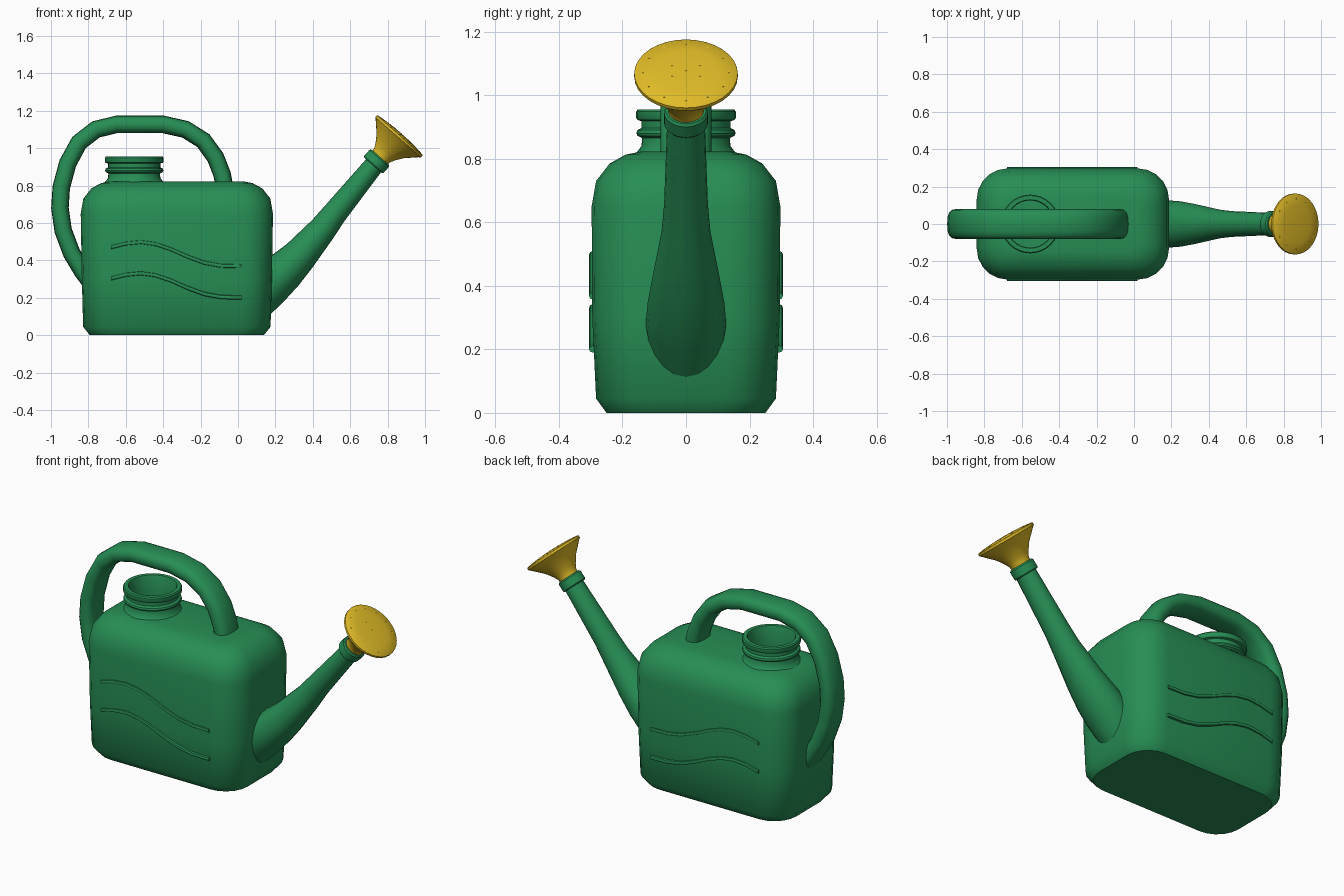
import bpy, bmesh
from math import sin, cos, pi, radians
from mathutils import Vector

if "Cube" in bpy.data.objects:
    bpy.data.objects.remove(bpy.data.objects["Cube"])


def material(name, rgb):
    m = bpy.data.materials.new(name)
    m.use_nodes = True
    m.diffuse_color = (*rgb, 1)
    bsdf = m.node_tree.nodes["Principled BSDF"]
    bsdf.inputs["Base Color"].default_value = (*rgb, 1)
    bsdf.inputs["Roughness"].default_value = 0.6
    return m


GREEN = material("garden green", (0.02, 0.27, 0.09))
YELLOW = material("golden yellow", (0.75, 0.5, 0.02))
Y = Vector((0, 1, 0))


def loft(name, rings, mat, angle=45):
    """Skin a list of equal rings and cap both ends."""
    bm = bmesh.new()
    loops = [[bm.verts.new(p) for p in ring] for ring in rings]
    n = len(loops[0])
    for a, b in zip(loops, loops[1:]):
        for i in range(n):
            j = (i + 1) % n
            bm.faces.new((a[i], a[j], b[j], b[i]))
    bm.faces.new(loops[0][::-1])
    bm.faces.new(loops[-1])
    bmesh.ops.recalc_face_normals(bm, faces=bm.faces)
    me = bpy.data.meshes.new(name)
    bm.to_mesh(me)
    bm.free()
    me.materials.append(mat)
    ob = bpy.data.objects.new(name, me)
    bpy.context.collection.objects.link(ob)
    bpy.ops.object.select_all(action="DESELECT")
    ob.select_set(True)
    bpy.context.view_layer.objects.active = ob
    bpy.ops.object.shade_smooth_by_angle(angle=radians(angle))
    return ob


def power(v, e):
    return abs(v) ** e * (1 if v >= 0 else -1)


def ring(p, u, v, ru, rv, n, e=1.0):
    angles = [2 * pi * i / n for i in range(n)]
    return [p + u * ru * power(cos(a), e) + v * rv * power(sin(a), e) for a in angles]


def sweep(name, path, mat, n=16, e=1.0):
    """Oval tube; path entries are x, z, in-plane radius, y radius."""
    pts = [Vector((x, 0, z)) for x, z, _, _ in path]
    rings = []
    for i, p in enumerate(pts):
        t = (pts[min(i + 1, len(pts) - 1)] - pts[max(i - 1, 0)]).normalized()
        rings.append(ring(p, t.cross(Y), Y, path[i][2], path[i][3], n, e))
    return loft(name, rings, mat)


def lathe(name, origin, axis, profile, mat, n=32, angle=35):
    """Turned part; profile entries are radius, height along the axis."""
    o, t = Vector(origin), Vector(axis).normalized()
    u = Y.cross(t)
    return loft(name, [ring(o + t * h, u, Y, r, r, n) for r, h in profile], mat, angle)


# Body: stacked rounded rectangles (z, half length, half width, corner radius)
def rounded_rect(z, hx, hy, r, seg=5):
    out = []
    for k, (sx, sy) in enumerate(((1, 1), (-1, 1), (-1, -1), (1, -1))):
        for i in range(seg + 1):
            a = pi / 2 * (k + i / seg)
            out.append(Vector((-0.327 + sx * (hx - r) + r * cos(a),
                               sy * (hy - r) + r * sin(a), z)))
    return out


levels = [(0, 0.465, 0.25, 0.14), (0.045, 0.501, 0.283, 0.16), (0.3, 0.508, 0.295, 0.165),
          (0.65, 0.514, 0.297, 0.165), (0.73, 0.5, 0.283, 0.16), (0.785, 0.457, 0.24, 0.13),
          (0.813, 0.405, 0.19, 0.1), (0.822, 0.36, 0.145, 0.07)]
loft("body", [rounded_rect(*lv) for lv in levels], GREEN)

# Threaded filler neck, open at the top
neck = [(0.165, -0.01), (0.152, 0.004), (0.14, 0.02), (0.138, 0.045), (0.153, 0.052),
        (0.156, 0.06), (0.153, 0.07), (0.14, 0.077), (0.14, 0.098), (0.153, 0.102),
        (0.157, 0.108), (0.157, 0.128), (0.152, 0.135), (0.13, 0.135), (0.126, 0.128),
        (0.126, 0.004)]
lathe("filler_neck", (-0.555, 0, 0.82), (0, 0, 1), neck, GREEN)

# Handle arching from the top to the rear wall
arch = [(-0.07, 0.78), (-0.085, 0.86), (-0.12, 0.95), (-0.185, 1.04), (-0.28, 1.1),
        (-0.4, 1.127), (-0.65, 1.127), (-0.76, 1.1), (-0.85, 1.03), (-0.91, 0.92),
        (-0.945, 0.79), (-0.952, 0.68), (-0.935, 0.56), (-0.89, 0.44), (-0.83, 0.34),
        (-0.77, 0.26)]
sweep("handle", [(x, z, 0.047, 0.08) for x, z in arch], GREEN, 16, 0.75)

# Tapering spout
sweep("spout", [(0.09, 0.19, 0.115, 0.115), (0.175, 0.275, 0.116, 0.127),
                (0.25, 0.345, 0.108, 0.121), (0.33, 0.425, 0.093, 0.106),
                (0.455, 0.57, 0.074, 0.077), (0.52, 0.655, 0.066, 0.069),
                (0.74, 0.925, 0.052, 0.059)], GREEN, 20)

# Collar and sprinkler rose share the tilted spout axis
AXIS = Vector((0.66, 0, 0.75)).normalized()
lathe("spout_collar", (0.722, 0, 0.908), AXIS,
      [(0.05, 0), (0.064, 0), (0.069, 0.006), (0.069, 0.05), (0.063, 0.058), (0.05, 0.058)],
      GREEN)
lathe("sprinkler_rose", (0.765, 0, 0.955), AXIS,
      [(0.055, -0.01), (0.057, 0.01), (0.07, 0.035), (0.098, 0.075), (0.153, 0.13),
       (0.163, 0.138), (0.163, 0.15), (0.158, 0.154), (0.1, 0.161), (0.04, 0.164)], YELLOW)

# Sprinkler holes: a centre dot and two rings of small raised rims
u = Y.cross(AXIS)
face = Vector((0.765, 0, 0.955))
spots = [(0, 0, 0.163)]
for count, r, h in ((6, 0.05, 0.162), (12, 0.135, 0.156)):
    spots += [(r * cos(2 * pi * i / count), r * sin(2 * pi * i / count), h) for i in range(count)]
for a, b, h in spots:
    lathe("sprinkler_hole", face + u * a + Y * b, AXIS,
          [(0.004, h - 0.004), (0.004, h + 0.002)], YELLOW, 6)

# Wavy ribs, two on each broad side
wave = [(-0.68, 0.47), (-0.6, 0.49), (-0.52, 0.498), (-0.44, 0.487), (-0.36, 0.46),
        (-0.27, 0.42), (-0.18, 0.387), (-0.09, 0.371), (0.02, 0.368)]
for side, label in ((-1, "front"), (1, "back")):
    for drop, level in ((0, "upper"), (0.167, "lower")):
        rings = []
        for x, z in wave:
            p = Vector((x, side * 0.292, z - drop))
            rings.append(ring(p, Vector((0, 0, 1)), Y, 0.011, 0.013, 8, 0.8))
        loft(f"{label}_{level}_rib", rings, GREEN)
